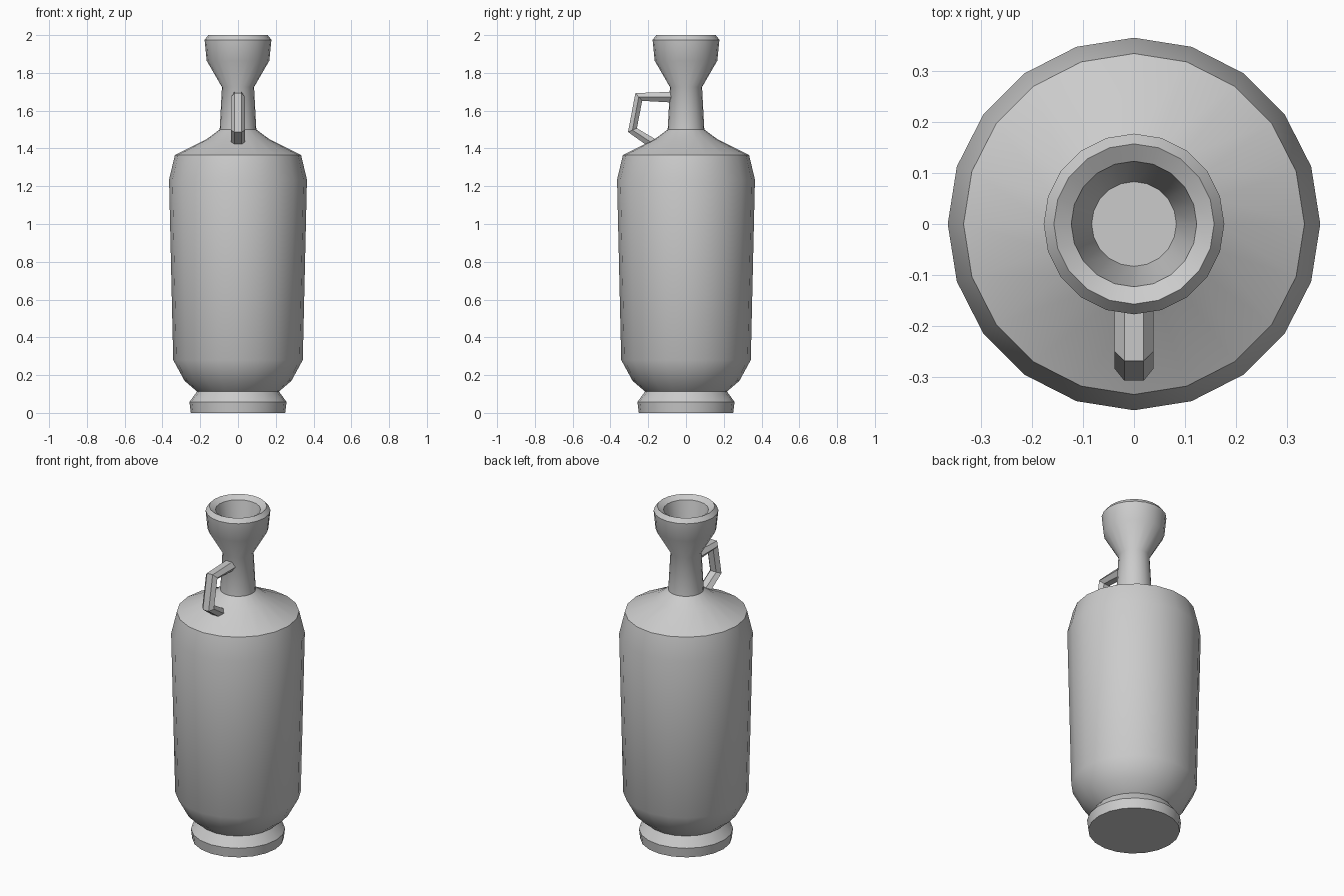
import bpy, bmesh, math

if "Cube" in bpy.data.objects:
    bpy.data.objects.remove(bpy.data.objects["Cube"])

SIDES = 20


def make_object(name, bm):
    bmesh.ops.recalc_face_normals(bm, faces=bm.faces)
    mesh = bpy.data.meshes.new(name)
    bm.to_mesh(mesh)
    bm.free()
    obj = bpy.data.objects.new(name, mesh)
    bpy.context.collection.objects.link(obj)
    return obj


def loft(name, rings):
    """Skin a list of closed rings and cap both ends."""
    bm = bmesh.new()
    loops = [[bm.verts.new(p) for p in ring] for ring in rings]
    n = len(loops[0])
    for a, b in zip(loops, loops[1:]):
        for i in range(n):
            j = (i + 1) % n
            bm.faces.new((a[i], a[j], b[j], b[i]))
    bm.faces.new(loops[0])
    bm.faces.new(loops[-1])
    return make_object(name, bm)


def circle(r, z):
    return [(r * math.cos(2 * math.pi * i / SIDES),
             r * math.sin(2 * math.pi * i / SIDES), z) for i in range(SIDES)]


# Vase: foot, body, shoulder, neck, flared mouth, then down inside the mouth
profile = [
    (0.250, 0.0), (0.257, 0.058), (0.217, 0.113),
    (0.283, 0.17), (0.343, 0.28), (0.365, 1.235), (0.334, 1.365),
    (0.165, 1.45), (0.097, 1.50), (0.085, 1.725),
    (0.166, 1.865), (0.177, 1.975), (0.157, 2.0),
    (0.123, 1.98), (0.083, 1.78),
]
vase = loft("vase_body", [circle(r, z) for r, z in profile])
bpy.context.view_layer.objects.active = vase
vase.select_set(True)
bpy.ops.object.shade_smooth_by_angle(angle=math.radians(33))

# Handle: flattened hexagon section swept along outer/inner (y, z) outlines
outer = [(-0.07, 1.70), (-0.268, 1.693), (-0.307, 1.487), (-0.17, 1.39)]
inner = [(-0.07, 1.643), (-0.232, 1.652), (-0.260, 1.507), (-0.13, 1.43)]
rings = []
for (oy, oz), (iy, iz) in zip(outer, inner):
    my, mz = (oy + iy) / 2, (oz + iz) / 2
    rings.append([(0.038, my, mz), (0.019, oy, oz), (-0.019, oy, oz),
                  (-0.038, my, mz), (-0.019, iy, iz), (0.019, iy, iz)])
loft("handle", rings)
